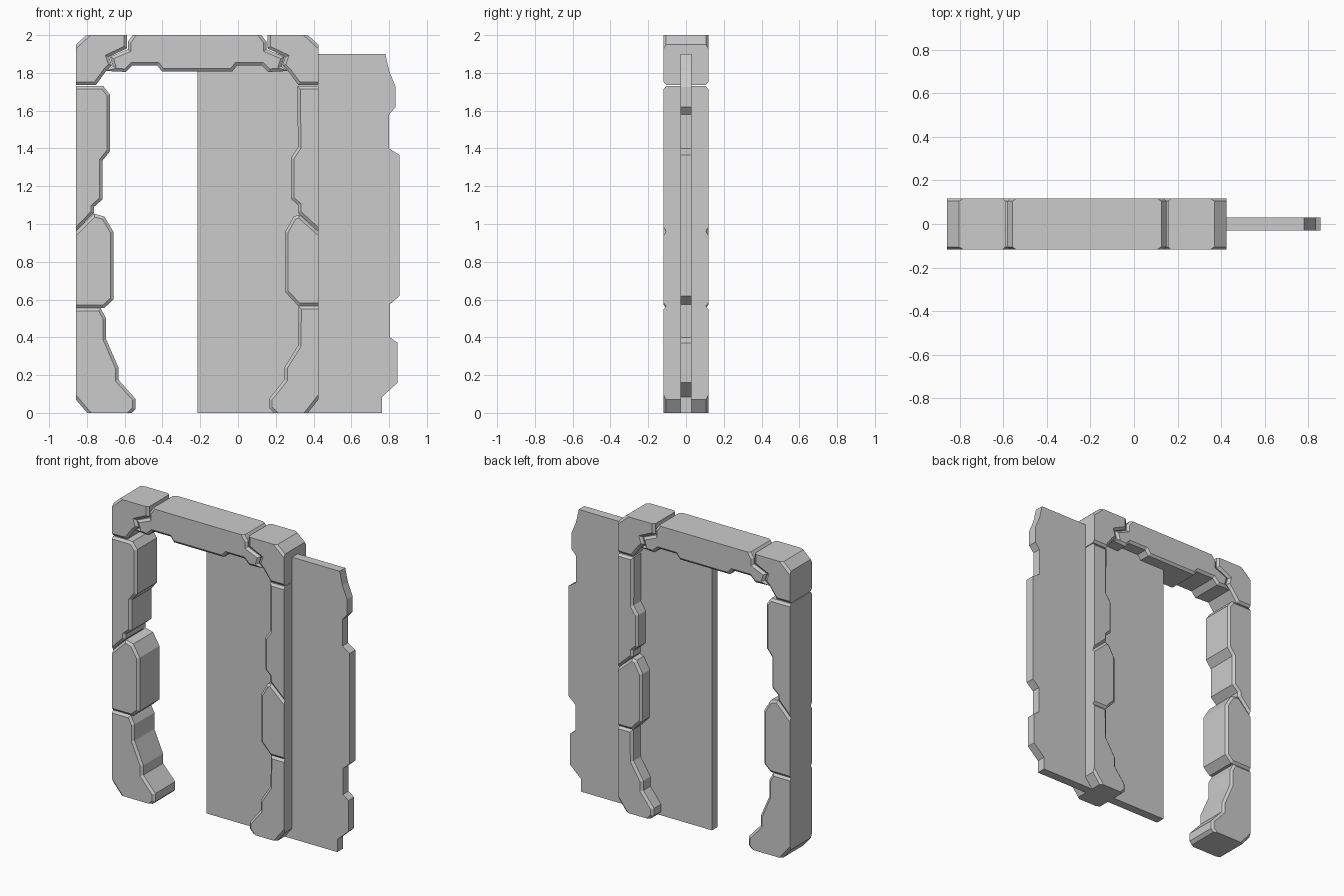
import bpy, bmesh
from mathutils import Vector

if "Cube" in bpy.data.objects:
    bpy.data.objects.remove(bpy.data.objects["Cube"])

LEFT, RIGHT = -0.858, 0.425      # outer faces of the frame
WIDTH = RIGHT - LEFT
DEPTH = 0.118                    # half depth of the frame
INSET, DROP = 0.016, 0.013       # chamfer on stone edges


def inset_outline(pts, amount):
    """Offset the outline inwards, keeping the outer frame faces flush."""
    n = len(pts)
    area = sum(pts[i].cross(pts[(i + 1) % n]) for i in range(n))
    sign = 1 if area > 0 else -1

    def flush(a, b):
        return any(abs(a[k] - v) < 1e-5 and abs(b[k] - v) < 1e-5
                   for k, v in ((0, LEFT), (0, RIGHT), (1, 0), (1, 2)))

    lines = []
    for i in range(n):
        a, b = pts[i], pts[(i + 1) % n]
        d = (b - a).normalized()
        nrm = Vector((-d.y, d.x)) * sign
        lines.append((a + nrm * (0 if flush(a, b) else amount), d))
    out = []
    for i in range(n):
        (p, d), (q, e) = lines[i - 1], lines[i]
        c = d.cross(e)
        out.append(q.copy() if abs(c) < 1e-4 else p + d * ((q - p).cross(e) / c))
    return out


def slab(name, outline, half, chamfer=True):
    """Extrude an x/z outline through y, with optional chamfered faces."""
    pts = [Vector(p) for p in outline]
    if chamfer:
        cap = inset_outline(pts, INSET)
        rings = [(cap, -half), (pts, DROP - half), (pts, half - DROP), (cap, half)]
    else:
        rings = [(pts, -half), (pts, half)]
    bm = bmesh.new()
    loops = [[bm.verts.new((p.x, y, p.y)) for p in ring] for ring, y in rings]
    n = len(pts)
    for a, b in zip(loops, loops[1:]):
        for i in range(n):
            j = (i + 1) % n
            bm.faces.new((a[i], a[j], b[j], b[i]))
    bm.faces.new(loops[0])
    bm.faces.new(loops[-1])
    bmesh.ops.recalc_face_normals(bm, faces=bm.faces)
    me = bpy.data.meshes.new(name)
    bm.to_mesh(me)
    bm.free()
    ob = bpy.data.objects.new(name, me)
    bpy.context.collection.objects.link(ob)


def on_left(p):
    return [(LEFT + d, z) for d, z in p]


def on_right(p):
    return [(RIGHT - d, z) for d, z in p]


# Corner stones, mirrored (points are distance from outer face, height)
corner = [(0, 1.95), (.055, 2), (.27, 2), (.27, 1.93), (.175, 1.885),
          (.19, 1.84), (.16, 1.81), (.105, 1.735), (0, 1.735)]
slab("corner_stone_left", on_left(corner), DEPTH)
slab("corner_stone_right", on_right(corner), DEPTH)

# Lintel, half outline mirrored
half_lintel = [(.30, 2), (.275, 1.965), (.275, 1.925), (.18, 1.885), (.195, 1.835),
               (.16, 1.81), (.265, 1.805), (.30, 1.84), (.43, 1.84), (.455, 1.808)]
slab("lintel", on_left(half_lintel) + on_right(half_lintel)[::-1], DEPTH)

# Left jamb stones
slab("upper_stone_left", on_left([
    (0, 1.73), (.145, 1.73), (.18, 1.685), (.18, 1.385), (.14, 1.335),
    (.14, 1.13), (.095, 1.09), (.095, 1.06), (0, .96)]), DEPTH)
slab("middle_stone_left", on_left([
    (0, .96), (.095, 1.055), (.15, 1.04), (.198, .96), (.198, .6),
    (.15, .555), (0, .555)]), DEPTH)
slab("foot_stone_left", on_left([
    (0, .555), (.13, .555), (.16, .5), (.16, .39), (.225, .24), (.225, .175),
    (.315, .075), (.315, .02), (.295, 0), (.06, 0), (0, .07)]), DEPTH)

# Right jamb stones
slab("upper_stone_right", on_right([
    (0, 1.73), (.11, 1.73), (.108, 1.405), (.145, 1.35), (.145, 1.135),
    (.108, 1.1), (.108, 1.06), (0, .96)]), DEPTH)
slab("middle_stone_right", on_right([
    (0, .96), (.1, 1.05), (.13, 1.04), (.175, .96), (.175, .64),
    (.105, .565), (0, .565)]), DEPTH)
slab("foot_stone_right", on_right([
    (0, .565), (.105, .565), (.108, .355), (.18, .24), (.18, .175),
    (.26, .075), (.26, .025), (.235, 0), (.055, 0), (0, .07)]), DEPTH)

# Sliding door panel with a broken outer edge
slab("sliding_door", [
    (-.215, 0), (-.215, 1.9), (.78, 1.9), (.80, 1.81), (.835, 1.725), (.835, 1.62),
    (.80, 1.58), (.80, 1.40), (.855, 1.365), (.855, .62), (.805, .575), (.805, .40),
    (.845, .37), (.845, .16), (.763, .085), (.763, 0)], 0.03, chamfer=False)
